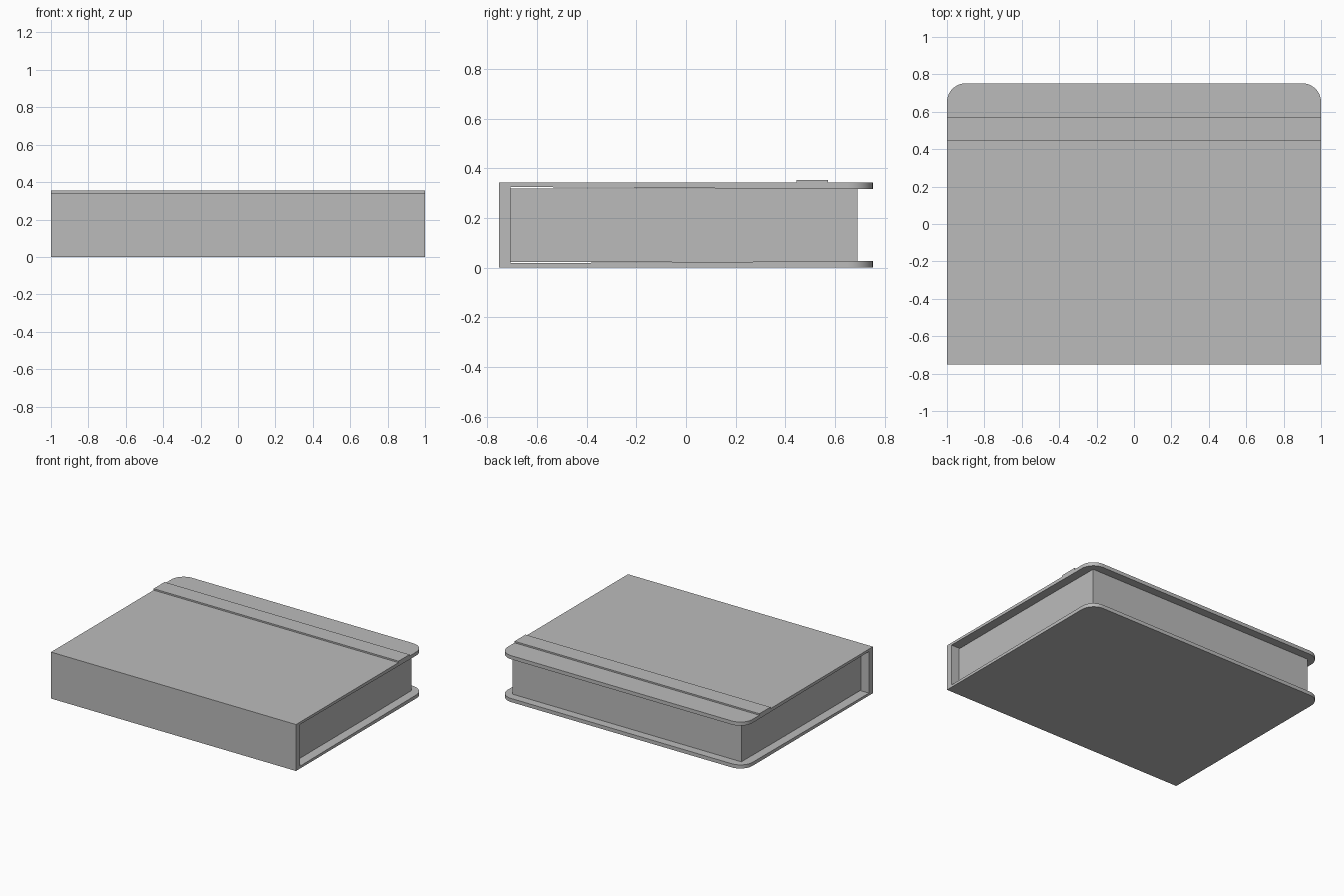
import bpy, bmesh

cube = bpy.data.objects.get("Cube")
if cube:
    bpy.data.objects.remove(cube, do_unlink=True)

COLOR = (0.5, 0.5, 0.5, 1.0)
grey = bpy.data.materials.new("plain grey")
grey.use_nodes = True
grey.diffuse_color = COLOR
grey.node_tree.nodes["Principled BSDF"].inputs["Base Color"].default_value = COLOR


def extrude_profile(name, profile, half_width, round_y=None, radius=0.1):
    """Extrude a (y, z) outline along x; round the upright corners at y = round_y."""
    bm = bmesh.new()
    face = bm.faces.new([bm.verts.new((-half_width, y, z)) for y, z in profile])
    new = bmesh.ops.extrude_face_region(bm, geom=[face])["geom"]
    moved = [v for v in new if isinstance(v, bmesh.types.BMVert)]
    bmesh.ops.translate(bm, vec=(2 * half_width, 0, 0), verts=moved)
    if round_y is not None:
        corners = [e for e in bm.edges
                   if all(abs(v.co.y - round_y) < 1e-4 for v in e.verts)
                   and abs(e.verts[0].co.x - e.verts[1].co.x) < 1e-4]
        bmesh.ops.bevel(bm, geom=corners, offset=radius, segments=10,
                        profile=0.5, affect='EDGES')
    bmesh.ops.recalc_face_normals(bm, faces=bm.faces)
    mesh = bpy.data.meshes.new(name)
    bm.to_mesh(mesh)
    bm.free()
    mesh.materials.append(grey)
    obj = bpy.data.objects.new(name, mesh)
    bpy.context.collection.objects.link(obj)
    return obj


def box_profile(y0, y1, z0, z1):
    return [(y0, z0), (y1, z0), (y1, z1), (y0, z1)]


HEIGHT = 0.343
SPINE, SPINE_IN, EDGE = -0.752, -0.706, 0.752

# Wraparound cover: two boards, slightly thicker at the open edge, and the spine
cover = extrude_profile("cover", [
    (SPINE, 0), (EDGE, 0), (EDGE, 0.027), (SPINE_IN, 0.018),
    (SPINE_IN, HEIGHT - 0.018), (EDGE, HEIGHT - 0.027),
    (EDGE, HEIGHT), (SPINE, HEIGHT)], 1.0, round_y=EDGE)

# Page block, set back from the cover on three sides
pages = extrude_profile("page_block", box_profile(SPINE_IN, 0.69, 0.0235, 0.319), 0.935)

# Closing band lying across the top board
band = extrude_profile("closing_band", box_profile(0.444, 0.572, HEIGHT - 0.004, 0.354), 1.0)

# Smooth the rounded cover corners, keeping the edges sharp
bpy.ops.object.select_all(action='DESELECT')
cover.select_set(True)
bpy.context.view_layer.objects.active = cover
bpy.ops.object.shade_smooth_by_angle()
